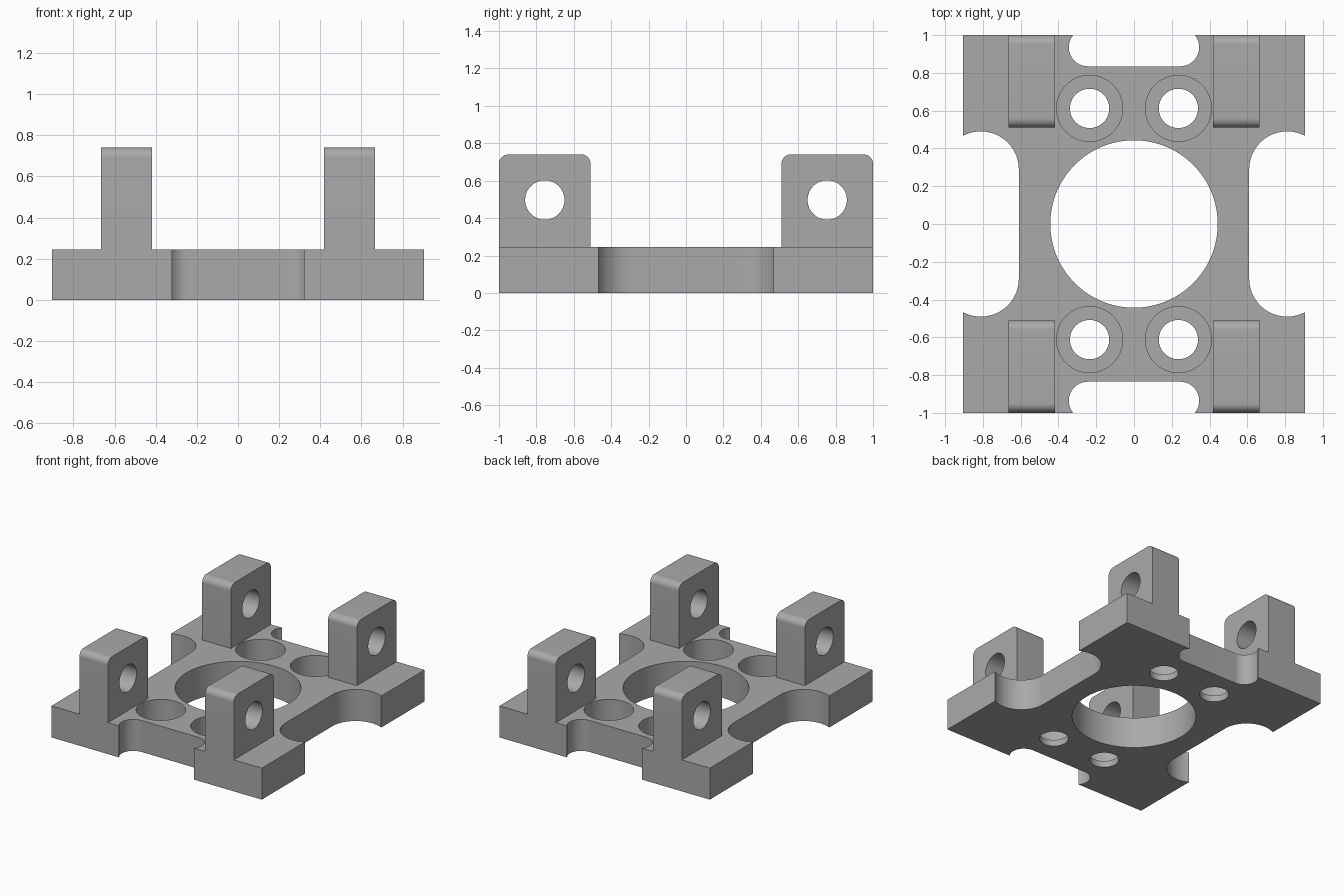
import bpy, bmesh, math
from mathutils import Matrix

if "Cube" in bpy.data.objects:
    bpy.data.objects.remove(bpy.data.objects["Cube"], do_unlink=True)

grey = bpy.data.materials.new("machined grey")
grey.use_nodes = True
colour = (0.4, 0.4, 0.4, 1)
grey.diffuse_color = colour
grey.node_tree.nodes["Principled BSDF"].inputs["Base Color"].default_value = colour

PLATE_TOP = 0.245
SIDES = [(sx, sy) for sx in (-1, 1) for sy in (-1, 1)]


def finish(bm, name):
    bmesh.ops.recalc_face_normals(bm, faces=bm.faces)
    mesh = bpy.data.meshes.new(name)
    bm.to_mesh(mesh)
    bm.free()
    mesh.materials.append(grey)
    obj = bpy.data.objects.new(name, mesh)
    bpy.context.collection.objects.link(obj)
    return obj


def block(name, low, high, axis=None, radius=0, top_only=False):
    """Box between two corners, with its edges along one axis rounded."""
    bm = bmesh.new()
    bmesh.ops.create_cube(bm, size=1)
    for v in bm.verts:
        for i in range(3):
            v.co[i] = high[i] if v.co[i] > 0 else low[i]
    if axis is not None:
        edges = [e for e in bm.edges
                 if abs((e.verts[0].co - e.verts[1].co).normalized()[axis]) > 0.9
                 and (not top_only or e.verts[0].co.z > high[2] - 0.001)]
        bmesh.ops.bevel(bm, geom=edges, offset=radius, segments=16,
                        profile=0.5, affect='EDGES')
    return finish(bm, name)


def drill(name, centre, radius, depth, along_x=False, sides=64):
    bm = bmesh.new()
    bmesh.ops.create_cone(bm, cap_ends=True, segments=sides, radius1=radius,
                          radius2=radius, depth=depth)
    if along_x:
        bmesh.ops.rotate(bm, verts=bm.verts, matrix=Matrix.Rotation(math.pi / 2, 3, 'Y'))
    bmesh.ops.translate(bm, verts=bm.verts, vec=centre)
    return finish(bm, name)


def combine(target, tool, operation):
    mod = target.modifiers.new("shape", 'BOOLEAN')
    mod.operation, mod.solver, mod.object = operation, 'EXACT', tool
    bpy.context.view_layer.objects.active = target
    bpy.ops.object.modifier_apply(modifier=mod.name)
    bpy.data.objects.remove(tool, do_unlink=True)


plate = block("mounting_plate", (-0.905, -1, 0), (0.905, 1, PLATE_TOP))

# Rounded lugs with cross holes at the four corners
for sx, sy in SIDES:
    xs = sorted((0.418 * sx, 0.665 * sx))
    ys = sorted((0.51 * sy, sy))
    lug = block("lug", (xs[0], ys[0], 0.1), (xs[1], ys[1], 0.74), 0, 0.05, True)
    combine(lug, drill("cross_hole", (0.54 * sx, 0.755 * sy, 0.497), 0.105, 0.5, True),
            'DIFFERENCE')
    combine(plate, lug, 'UNION')

# Rounded notches in the sides and the ends
for s in (-1, 1):
    xs = sorted((0.61 * s, 1.1 * s))
    # the fillet circle curls back in before it meets the outer edge
    xs = sorted((0.61 * s, 1.012 * s))
    combine(plate, block("side_notch", (xs[0], -0.49, -0.1), (xs[1], 0.49, 0.4), 2, 0.2),
            'DIFFERENCE')
    ys = sorted((0.835 * s, 1.036 * s))
    combine(plate, block("end_notch", (-0.345, ys[0], -0.1), (0.345, ys[1], 0.4), 2, 0.1),
            'DIFFERENCE')

# Central bore and four counterbored screw holes
combine(plate, drill("central_bore", (0, 0, 0.1), 0.443, 1, sides=128), 'DIFFERENCE')
for sx, sy in SIDES:
    x, y = 0.235 * sx, 0.612 * sy
    combine(plate, drill("screw_hole", (x, y, 0.1), 0.104, 1), 'DIFFERENCE')
    combine(plate, drill("counterbore", (x, y, 0.3), 0.175, 0.5), 'DIFFERENCE')

bpy.ops.object.select_all(action='DESELECT')
plate.select_set(True)
bpy.context.view_layer.objects.active = plate
bpy.ops.object.shade_smooth_by_angle(angle=math.radians(30))
